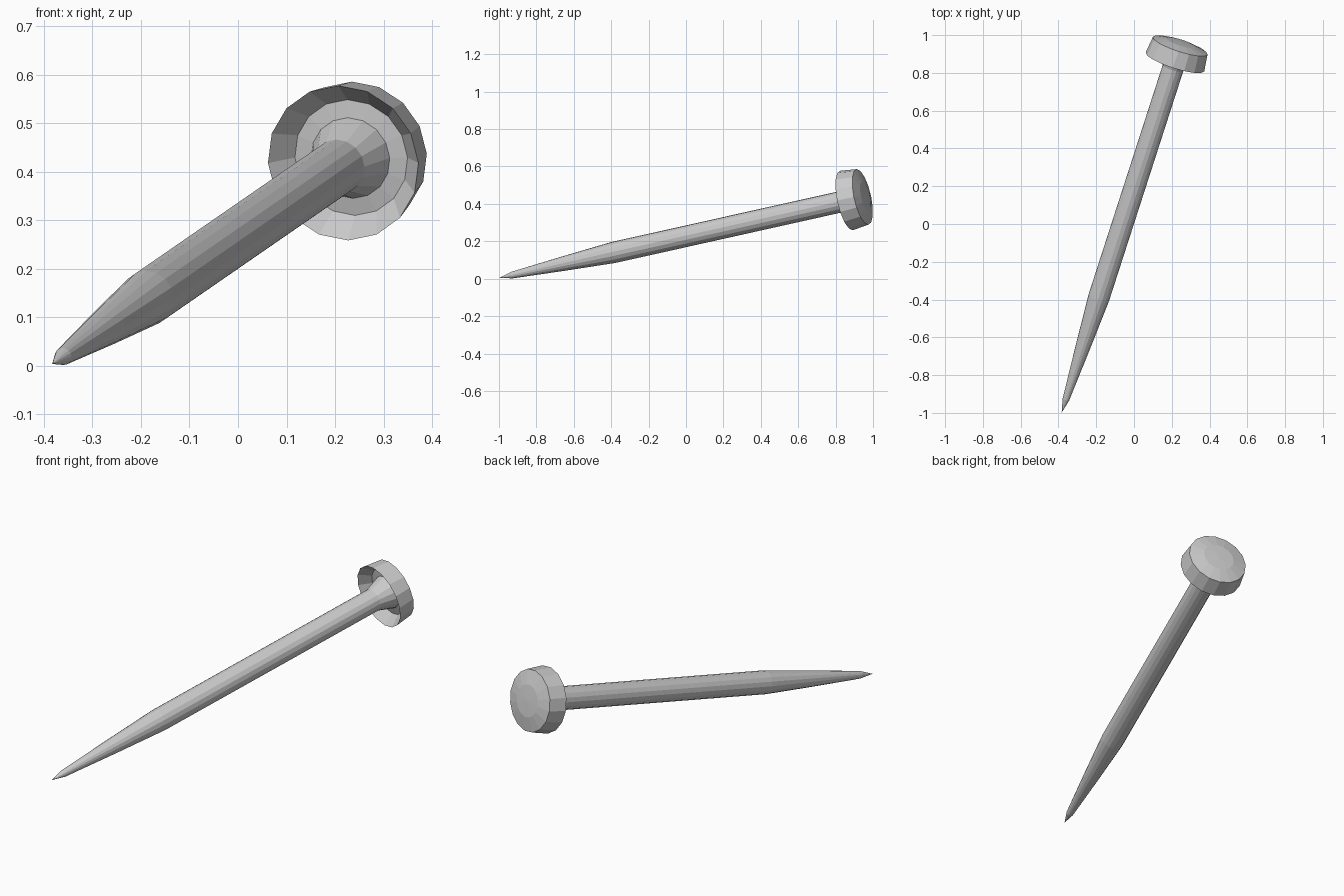
import bpy, bmesh, math
from mathutils import Vector

if "Cube" in bpy.data.objects:
    bpy.data.objects.remove(bpy.data.objects["Cube"])

SIDES = 16
TIP = Vector((-0.383, -0.999, 0.004))
AXIS = Vector((0.323, 1.0, 0.223)).normalized()
TILT = AXIS.to_track_quat('Z', 'Y')


def lathe(name, profile):
    """Turn (distance from tip, radius) pairs around the nail axis."""
    bm = bmesh.new()
    rings = []
    for s, r in profile:
        if r == 0:
            rings.append([bm.verts.new(TIP + AXIS * s)] * SIDES)
            continue
        ring = []
        for i in range(SIDES):
            a = 2 * math.pi * i / SIDES
            ring.append(bm.verts.new(
                TIP + TILT @ Vector((r * math.cos(a), r * math.sin(a), s))))
        rings.append(ring)
    for lo, hi in zip(rings, rings[1:]):
        for i in range(SIDES):
            j = (i + 1) % SIDES
            corners = dict.fromkeys((lo[i], lo[j], hi[j], hi[i]))
            bm.faces.new(list(corners))
    mesh = bpy.data.meshes.new(name)
    bm.to_mesh(mesh)
    bm.free()
    obj = bpy.data.objects.new(name, mesh)
    bpy.context.collection.objects.link(obj)
    return obj


# Shaft: sharp point, two-step taper, straight shank, flare under the head
lathe("nail_shaft", [(0, 0), (0.075, 0.018), (0.37, 0.039), (0.655, 0.057),
                     (1.96, 0.057), (2.045, 0.085)])

# Head: recessed underside, outer rim, shallow domed face
lathe("nail_head", [(2.045, 0.085), (2.05, 0.122), (1.995, 0.163),
                    (2.087, 0.152), (2.104, 0.08), (2.107, 0)])
